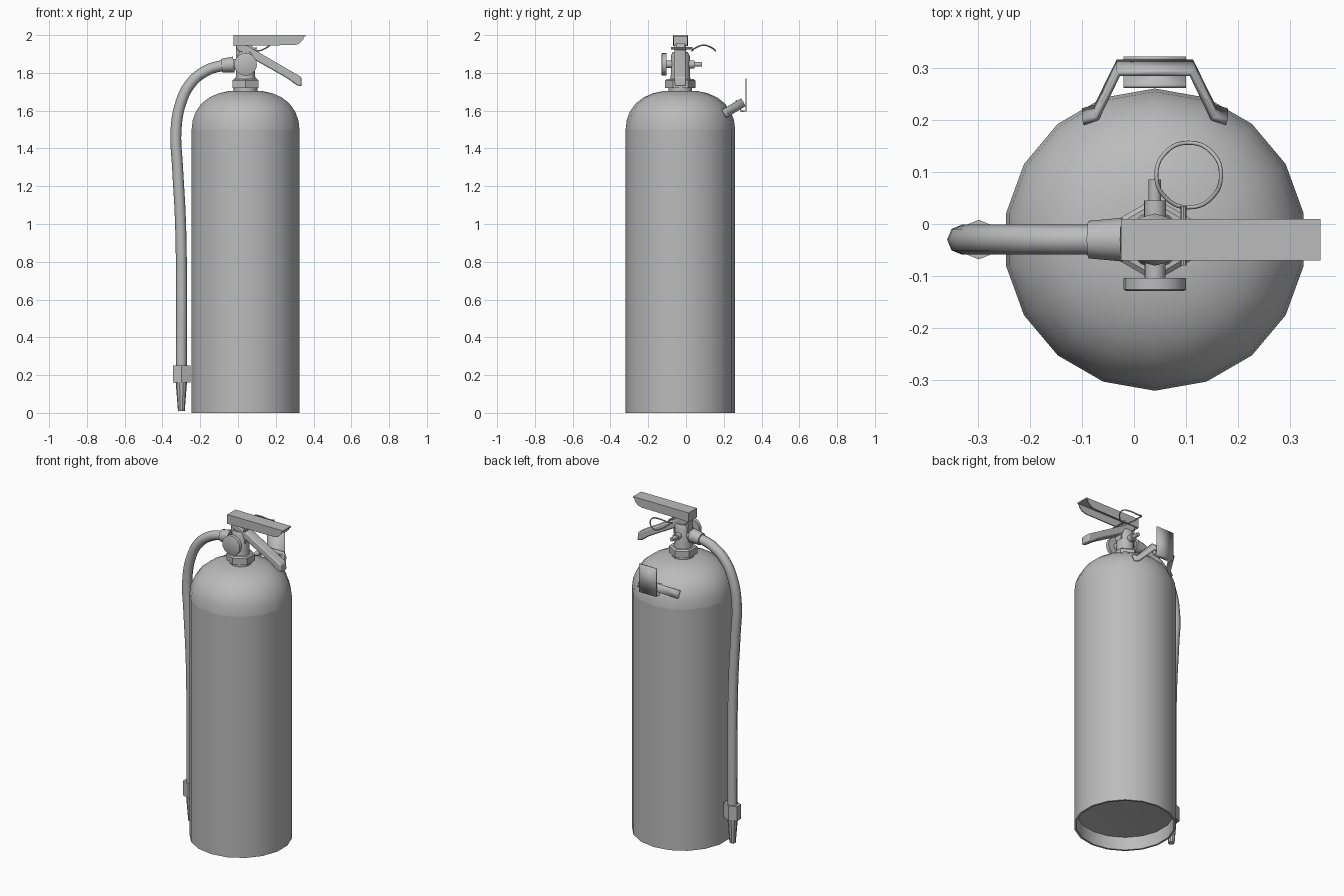
import bpy, bmesh, math
from mathutils import Vector, Matrix

if "Cube" in bpy.data.objects:
    bpy.data.objects.remove(bpy.data.objects["Cube"], do_unlink=True)

CX, CY = 0.04, -0.03          # axis of the tank and valve

grey = bpy.data.materials.new("plain_grey")
grey.use_nodes = True
grey.diffuse_color = (0.5, 0.5, 0.5, 1)
grey.node_tree.nodes["Principled BSDF"].inputs["Base Color"].default_value = (0.5, 0.5, 0.5, 1)


def finish(name, bm, angle=35):
    """Turn a bmesh into a shaded, coloured object."""
    bmesh.ops.recalc_face_normals(bm, faces=bm.faces)
    mesh = bpy.data.meshes.new(name)
    bm.to_mesh(mesh)
    bm.free()
    mesh.materials.append(grey)
    ob = bpy.data.objects.new(name, mesh)
    bpy.context.collection.objects.link(ob)
    bpy.ops.object.select_all(action="DESELECT")
    ob.select_set(True)
    bpy.context.view_layer.objects.active = ob
    bpy.ops.object.shade_smooth_by_angle(angle=math.radians(angle))
    return ob


def lathe(name, profile, sides, loc, axis=(0, 0, 1), scale=(1, 1, 1), angle=35):
    """Spin (radius, height) points about an axis; a ring vertex faces -y."""
    bm = bmesh.new()
    turn = Vector((0, 0, 1)).rotation_difference(Vector(axis)).to_matrix().to_4x4()
    place = Matrix.Translation(loc) @ turn @ Matrix.Diagonal((*scale, 1))
    rings = []
    for r, h in profile:
        count = sides if r > 0 else 1
        rings.append([bm.verts.new(place @ Vector((
            r * math.sin(math.tau * i / sides), -r * math.cos(math.tau * i / sides), h)))
            for i in range(count)])
    for a, b in zip(rings, rings[1:]):
        for i in range(sides):
            j = (i + 1) % sides
            quad = [a[i % len(a)], a[j % len(a)], b[j % len(b)], b[i % len(b)]]
            bm.faces.new(list(dict.fromkeys(quad)))
    return finish(name, bm, angle)


def rod(name, r, start, end, sides=16, r2=None):
    """Closed round bar between two points, optionally tapered."""
    a, b = Vector(start), Vector(end)
    length = (b - a).length
    r2 = r if r2 is None else r2
    return lathe(name, [(0, 0), (r, 0), (r2, length), (0, length)], sides, a, b - a)


def plate(name, outline, y0, y1, bevel=0):
    """Extrude an (x, z) outline along y."""
    bm = bmesh.new()
    face = bm.faces.new([bm.verts.new((x, y0, z)) for x, z in outline])
    new = bmesh.ops.extrude_face_region(bm, geom=[face])["geom"]
    bmesh.ops.translate(bm, vec=(0, y1 - y0, 0),
                        verts=[v for v in new if isinstance(v, bmesh.types.BMVert)])
    ob = finish(name, bm)
    if bevel:
        mod = ob.modifiers.new("Bevel", "BEVEL")
        mod.width, mod.segments = bevel, 2
    return ob


def strip(name, path, across, thickness):
    """Sheet swept from a path by one vector, then thickened."""
    bm = bmesh.new()
    low = [bm.verts.new(p) for p in path]
    high = [bm.verts.new(Vector(p) + Vector(across)) for p in path]
    for i in range(len(path) - 1):
        bm.faces.new((low[i], low[i + 1], high[i + 1], high[i]))
    ob = finish(name, bm)
    mod = ob.modifiers.new("Solidify", "SOLIDIFY")
    mod.thickness, mod.offset = thickness, 0
    return ob


def tube(name, points, radius, resolution, cyclic=False):
    """Smooth tube through the points."""
    curve = bpy.data.curves.new(name, "CURVE")
    curve.dimensions = "3D"
    curve.bevel_depth, curve.bevel_resolution = radius, resolution
    curve.resolution_u, curve.use_fill_caps = 5, True
    spline = curve.splines.new("BEZIER")
    spline.bezier_points.add(len(points) - 1)
    spline.use_cyclic_u = cyclic
    for bp, p in zip(spline.bezier_points, points):
        bp.co = p
        bp.handle_left_type = bp.handle_right_type = "AUTO"
    curve.materials.append(grey)
    ob = bpy.data.objects.new(name, curve)
    bpy.context.collection.objects.link(ob)
    return ob


# Tank: hollow foot, straight wall, separate shoulder dome
lathe("tank_wall", [(0, 0.1), (0.275, 0.08), (0.278, 0), (0.29, 0), (0.29, 1.5)],
      18, (CX, CY, 0))
lathe("tank_shoulder", [(0.29, 1.5), (0.284, 1.55), (0.266, 1.597), (0.236, 1.638),
                        (0.195, 1.67), (0.145, 1.692), (0.09, 1.704), (0, 1.708)],
      18, (CX, CY, 0), angle=50)

# Valve: neck, hexagonal collar, body
rod("valve_neck", 0.063, (CX, CY, 1.69), (CX, CY, 1.73))
lathe("valve_collar", [(0, 1.72), (0.08, 1.72), (0.08, 1.76), (0.07, 1.768), (0, 1.768)],
      6, (CX, CY, 0))
lathe("valve_body", [(0, 1.76), (0.055, 1.76), (0.05, 1.79), (0.05, 1.89), (0.04, 1.91),
                     (0, 1.91)], 12, (CX, CY, 0))
plate("valve_head", [(-0.01, 1.84), (0.09, 1.84), (0.09, 1.93), (0.06, 1.955),
                     (-0.01, 1.955)], CY - 0.024, CY + 0.024)

# Gauge at the front and relief stub at the back
rod("gauge_stem", 0.02, (CX, CY, 1.845), (CX, -0.11, 1.845))
lathe("gauge_dial", [(0, 0), (0.06, 0), (0.06, 0.022), (0.054, 0.025), (0, 0.025)],
      20, (CX, -0.104, 1.845), (0, -1, 0))
rod("relief_base", 0.021, (CX, CY, 1.845), (CX, 0.045, 1.845))
rod("relief_stub", 0.012, (CX, 0.04, 1.845), (CX, 0.085, 1.845))

# Upper handle: folded channel, open underneath
side = [(-0.025, 1.998), (0.35, 1.998), (0.345, 1.975), (0.325, 1.955), (0.3, 1.947),
        (0.07, 1.945), (-0.025, 1.942)]
for s, label in ((-1, "right"), (1, "left")):
    y = CY + s * 0.037
    plate("upper_handle_side_" + label, side, y - 0.003, y + 0.003)
plate("upper_handle_top", [(-0.025, 1.992), (0.358, 1.992), (0.358, 2.0), (-0.025, 2.0)],
      CY - 0.04, CY + 0.04)
plate("upper_handle_back", [(-0.025, 1.942), (-0.018, 1.942), (-0.018, 2.0), (-0.025, 2.0)],
      CY - 0.04, CY + 0.04)

# Lower lever, sloping down to the tip
plate("lower_lever", [(-0.012, 1.955), (0.03, 1.955), (0.335, 1.778), (0.337, 1.728),
                      (0.31, 1.735), (0.255, 1.775), (0.1, 1.862), (-0.005, 1.92)],
      CY - 0.03, CY + 0.03, 0.008)

# Safety pin with pull ring
rod("safety_pin", 0.006, (0.095, -0.08, 1.93), (0.095, 0.035, 1.93), 8)
tube("pull_ring", [(0.105 + 0.062 * math.cos(a), 0.094 + 0.062 * math.sin(a),
                    1.932 + 0.015 * math.cos(2 * a))
                   for a in [math.tau * i / 8 for i in range(8)]], 0.004, 1, True)

# Hose with its fitting
hose = [(-0.04, 1.84), (-0.1, 1.835), (-0.18, 1.805), (-0.25, 1.745), (-0.3, 1.65),
        (-0.328, 1.5), (-0.32, 1.3), (-0.306, 1.05), (-0.3, 0.8), (-0.3, 0.2)]
tube("hose", [(x, CY, z) for x, z in hose], 0.029, 2)
rod("hose_fitting", 0.036, (-0.087, CY, 1.838), (-0.022, CY, 1.845), 12, 0.042)
rod("hose_connector", 0.028, (-0.03, CY, 1.845), (CX, CY, 1.845), 12)

# Hose clip and tapered nozzle
lathe("hose_clip", [(0, 0.16), (0.038, 0.16), (0.038, 0.25), (0, 0.25)], 6,
      (-0.298, CY, 0), scale=(1.4, 1, 1))
rod("nozzle", 0.03, (-0.3, CY, 0.165), (-0.3, CY, 0.01), 10, 0.018)

# Wall bracket: tilted loop band on the shoulder
half = [(0.138, 0.222), (0.112, 0.23), (0.07, 0.316)]
outline = [(CX - dx, y) for dx, y in half] + [(CX + dx, y) for dx, y in reversed(half)]
strip("bracket_loop", [(x, y - 0.005, 1.565 + (y - 0.222) * 0.6) for x, y in outline],
      (0, -0.022, 0.042), 0.012)

# Wall hook: upright plate, foot and inner lip
strip("wall_hook", [(-0.02, 0.318, 1.77), (-0.02, 0.318, 1.597), (-0.02, 0.292, 1.597),
                    (-0.02, 0.264, 1.655)], (0.12, 0, 0), 0.007)
